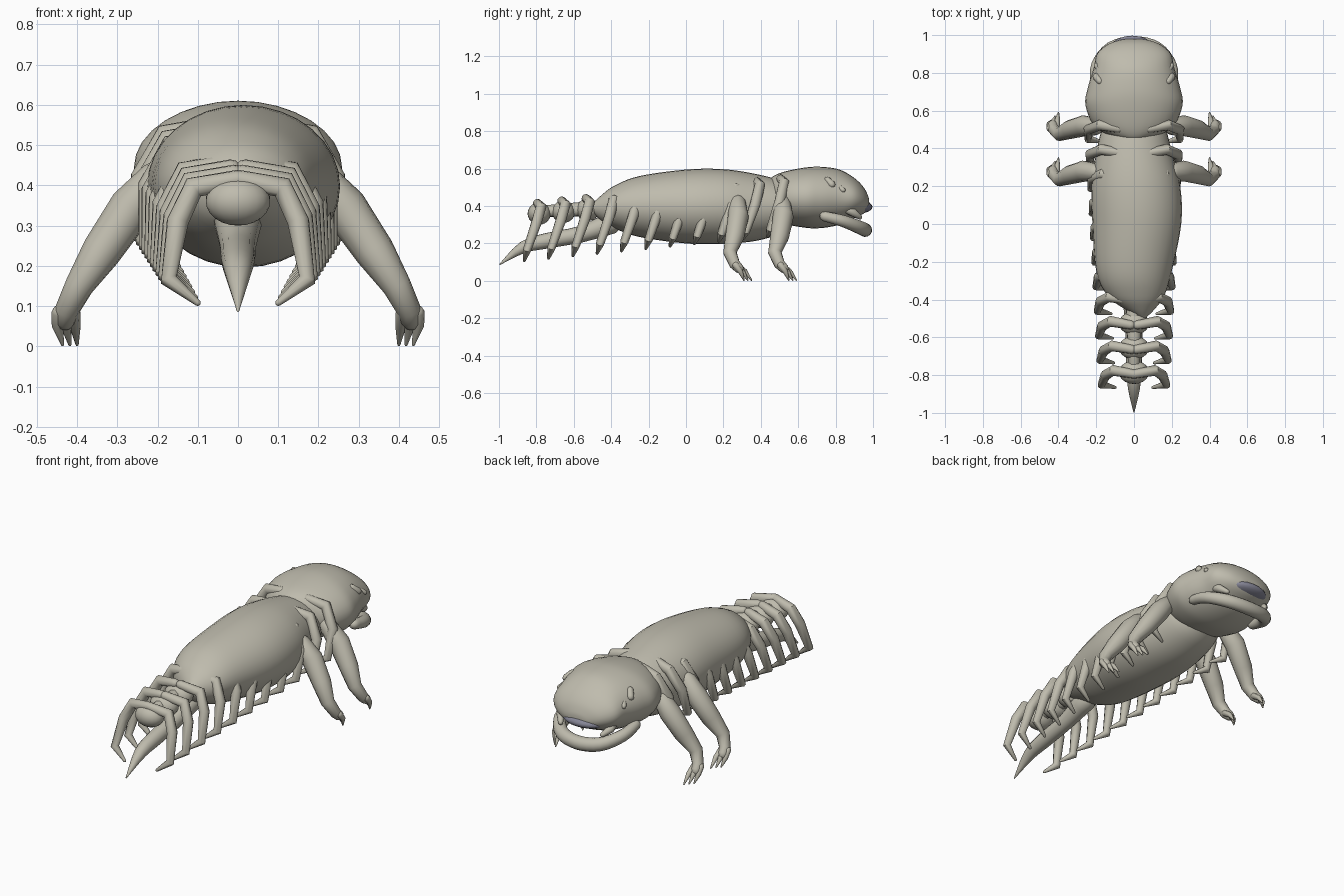
import bpy, bmesh, math
from mathutils import Vector

cube = bpy.data.objects.get("Cube")
if cube:
    bpy.data.objects.remove(cube, do_unlink=True)


def material(name, rgb):
    m = bpy.data.materials.new(name)
    m.use_nodes = True
    m.diffuse_color = (*rgb, 1)
    bsdf = next(n for n in m.node_tree.nodes if n.type == 'BSDF_PRINCIPLED')
    bsdf.inputs["Base Color"].default_value = (*rgb, 1)
    bsdf.inputs["Roughness"].default_value = 0.8
    return m


HIDE = material("pale bone hide", (0.52, 0.50, 0.42))
MOUTH = material("slate mouth", (0.24, 0.24, 0.31))


def finish(bm, name, mat, angle=60):
    bmesh.ops.recalc_face_normals(bm, faces=bm.faces)
    mesh = bpy.data.meshes.new(name)
    bm.to_mesh(mesh)
    bm.free()
    mesh.materials.append(mat)
    ob = bpy.data.objects.new(name, mesh)
    bpy.context.collection.objects.link(ob)
    bpy.ops.object.select_all(action='DESELECT')
    ob.select_set(True)
    bpy.context.view_layer.objects.active = ob
    bpy.ops.object.shade_smooth_by_angle(angle=math.radians(angle))
    return ob


def smooth_keys(keys, steps):
    """Catmull-Rom interpolation of any tuple of numbers."""
    out = []
    for i in range(len(keys) - 1):
        a, b, c, d = (keys[min(max(k, 0), len(keys) - 1)] for k in range(i - 1, i + 3))
        for s in range(steps):
            t = s / steps
            out.append([0.5 * (2 * q + (r - p) * t + (2 * p - 5 * q + 4 * r - u) * t * t
                               + (3 * q - p - 3 * r + u) * t ** 3)
                        for p, q, r, u in zip(a, b, c, d)])
    return out + [list(keys[-1])]


def bridge(bm, rings):
    n = len(rings[0])
    for a, b in zip(rings, rings[1:]):
        for k in range(n):
            bm.faces.new((a[k], a[(k + 1) % n], b[(k + 1) % n], b[k]))
    bm.faces.new(rings[0])
    bm.faces.new(rings[-1])


def hull(name, keys, sides=32, steps=5):
    """Rounded volume along y: keys are (y, centre x, half width, bottom, top)."""
    bm = bmesh.new()
    rings = []
    for y, cx, w, lo, hi in smooth_keys(keys, steps):
        w, h = max(w, 0.004), max((hi - lo) / 2, 0.004)
        angles = [2 * math.pi * k / sides for k in range(sides)]
        rings.append([bm.verts.new((cx + w * math.cos(a), y, (lo + hi) / 2 + h * math.sin(a)))
                      for a in angles])
    bridge(bm, rings)
    return finish(bm, name, HIDE)


def tube(name, points, sides=10, steps=1):
    """Tapered limb: points are (x, y, z, radius), with rounded ends."""
    pts = smooth_keys(points, steps) if steps > 1 else points
    pos = [Vector(p[:3]) for p in pts]
    rad = [p[3] for p in pts]
    # short cap rings round off both ends
    for end, inner in ((0, 1), (-1, -2)):
        out = (pos[end] - pos[inner]).normalized()
        p, r = pos[end], rad[end]
        cap = [(p + out * r * 0.6, r * 0.75), (p + out * r * 0.9, r * 0.3)]
        for q, s in cap:
            at = 0 if end == 0 else len(pos)
            pos.insert(at, q)
            rad.insert(at, s)
    bm = bmesh.new()
    rings, side = [], None
    for i, p in enumerate(pos):
        before = (p - pos[max(i - 1, 0)]).normalized()
        after = (pos[min(i + 1, len(pos) - 1)] - p).normalized()
        tan = (before + after).normalized()
        if side is None:
            side = tan.orthogonal()
        side = (side - tan * side.dot(tan)).normalized()
        up = tan.cross(side)
        rings.append([bm.verts.new(p + rad[i] * (side * math.cos(a) + up * math.sin(a)))
                      for a in (2 * math.pi * k / sides for k in range(sides))])
    bridge(bm, rings)
    return finish(bm, name, HIDE, 45)


def blob(name, centre, size, mat=HIDE):
    bm = bmesh.new()
    bmesh.ops.create_uvsphere(bm, u_segments=20, v_segments=12, radius=1)
    for v in bm.verts:
        v.co = Vector([c + s * q for c, s, q in zip(centre, size, v.co)])
    return finish(bm, name, mat)


def both_sides(name, points, **options):
    for label, s in (("left", 1), ("right", -1)):
        tube(f"{label}_{name}", [(s * x, y, z, r) for x, y, z, r in points], **options)


# Trunk, leaning to one side at its rear tip
hull("body", [
    (-0.50, 0.05, 0.01, 0.37, 0.41), (-0.45, 0.03, 0.08, 0.32, 0.46),
    (-0.38, 0.01, 0.15, 0.28, 0.51), (-0.25, 0.00, 0.20, 0.235, 0.56),
    (0.00, 0.015, 0.235, 0.20, 0.595), (0.20, 0.01, 0.235, 0.198, 0.597),
    (0.38, 0.00, 0.20, 0.215, 0.57), (0.52, 0.00, 0.16, 0.26, 0.53),
    (0.60, 0.00, 0.08, 0.32, 0.47)])

# Head
hull("head", [
    (0.44, 0, 0.01, 0.44, 0.52), (0.46, 0, 0.11, 0.36, 0.555),
    (0.52, 0, 0.21, 0.31, 0.582), (0.63, 0, 0.257, 0.285, 0.605),
    (0.72, 0, 0.245, 0.282, 0.61), (0.82, 0, 0.215, 0.30, 0.595),
    (0.90, 0, 0.195, 0.335, 0.55), (0.95, 0, 0.14, 0.36, 0.50),
    (0.975, 0, 0.07, 0.385, 0.45), (0.98, 0, 0.01, 0.41, 0.42)])
blob("mouth", (-0.01, 0.915, 0.395), (0.125, 0.082, 0.036), MOUTH)
tube("lower_jaw", [
    (-0.205, 0.74, 0.345, 0.027), (-0.195, 0.84, 0.32, 0.032), (-0.12, 0.93, 0.285, 0.036),
    (0, 0.958, 0.272, 0.037), (0.12, 0.93, 0.285, 0.036), (0.195, 0.84, 0.32, 0.032),
    (0.205, 0.74, 0.345, 0.027)], sides=14, steps=4)
both_sides("fang", [(0.15, 0.86, 0.385, 0.025), (0.155, 0.895, 0.365, 0.022),
                    (0.13, 0.93, 0.34, 0.013)])
both_sides("upper_eye", [(0.18, 0.755, 0.54, 0.018), (0.20, 0.78, 0.515, 0.02)])
both_sides("lower_eye", [(0.185, 0.82, 0.50, 0.014), (0.20, 0.84, 0.485, 0.014)])

# Ribs, growing towards the head
for i in range(11):
    y = -0.775 + 0.13 * i
    both_sides(f"rib_{i + 1}", [
        (0.008 * i, y - 0.02, 0.415 + 0.013 * i, 0.024),
        (0.11 + 0.007 * i, y, 0.395 + 0.013 * i, 0.029),
        (0.15 + 0.009 * i, y - 0.025, 0.31 + 0.011 * i, 0.028),
        (0.172 + 0.007 * i, y - 0.075, 0.165 + 0.011 * i, 0.022),
        (0.10 + 0.007 * i, y - 0.09, 0.108 + 0.013 * i, 0.008)])

# Exposed backbone and tail spike
tube("backbone", [(0, -0.80, 0.37, 0.03), (0, -0.42, 0.39, 0.045)])
for i in range(3):
    blob(f"vertebra_{i + 1}", (0, -0.785 + 0.13 * i, 0.36 + 0.01 * i), (0.08, 0.062, 0.06))
tube("tail_spike", [
    (0, -0.40, 0.31, 0.06), (0, -0.56, 0.25, 0.045), (0, -0.74, 0.215, 0.042),
    (0, -0.87, 0.18, 0.032), (0, -0.995, 0.088, 0.003)], sides=14, steps=3)

# Two pairs of walking legs with three claws each
for pair, dy in (("front", 0), ("rear", -0.24)):
    both_sides(f"{pair}_leg", [
        (0.20, 0.515 + dy, 0.42, 0.045), (0.265, 0.52 + dy, 0.345, 0.056),
        (0.34, 0.50 + dy, 0.235, 0.05), (0.395, 0.475 + dy, 0.15, 0.036),
        (0.425, 0.50 + dy, 0.09, 0.03), (0.43, 0.525 + dy, 0.065, 0.026)], sides=12)
    for n in range(3):
        both_sides(f"{pair}_claw_{n + 1}", [
            (0.41 + 0.018 * n, 0.505 + dy, 0.085, 0.018),
            (0.405 + 0.022 * n, 0.555 - 0.012 * n + dy, 0.05, 0.014),
            (0.40 + 0.018 * n, 0.59 - 0.02 * n + dy, 0.004, 0.004)], sides=8)
